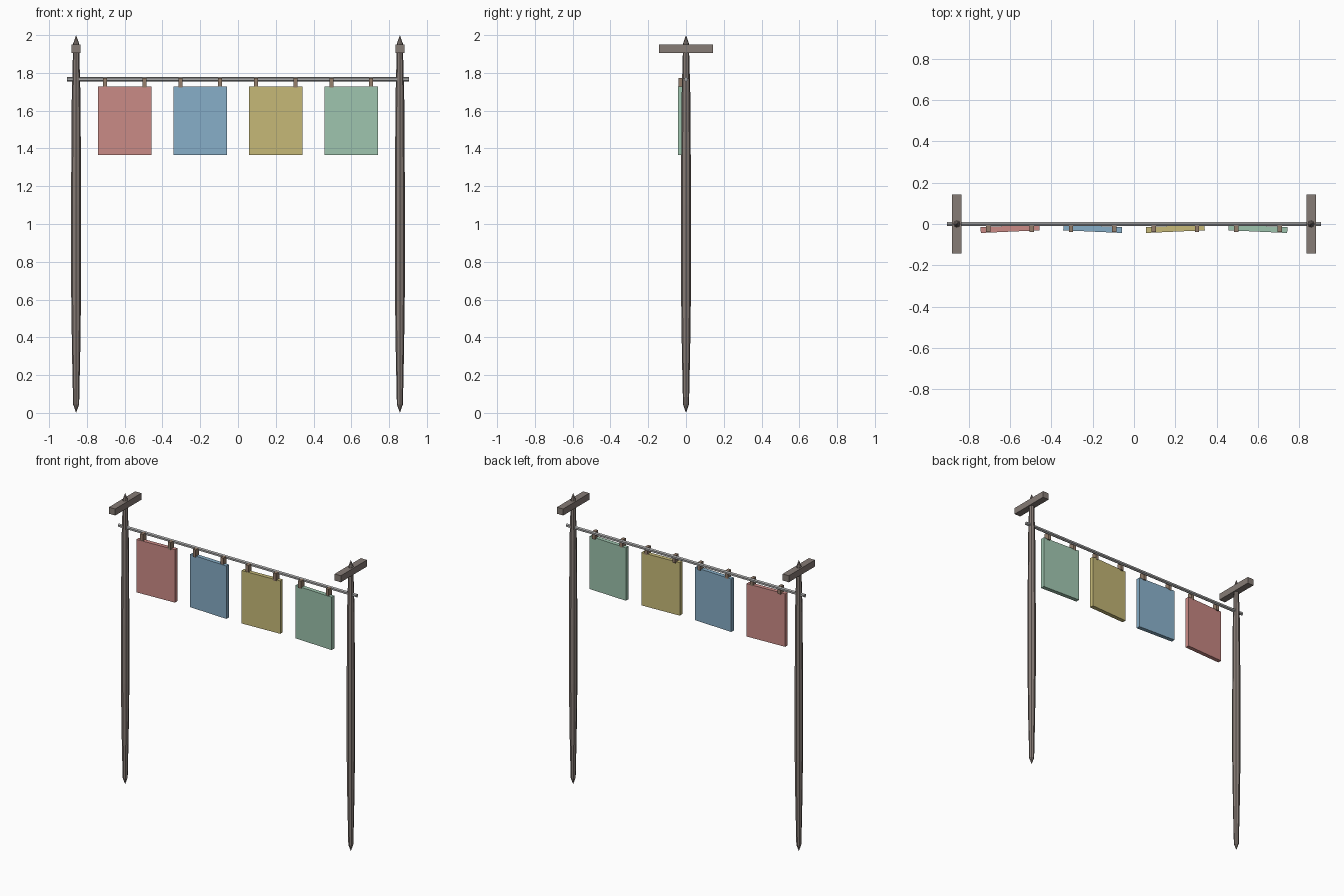
import bpy, bmesh, math
from mathutils import Matrix

if "Cube" in bpy.data.objects:
    bpy.data.objects.remove(bpy.data.objects["Cube"])


def material(name, rgb):
    m = bpy.data.materials.new(name)
    m.diffuse_color = (*rgb, 1)
    m.use_nodes = True
    m.node_tree.nodes["Principled BSDF"].inputs["Base Color"].default_value = m.diffuse_color
    return m


WOOD = material("weathered_wood", (0.24, 0.20, 0.18))
METAL = material("rail_metal", (0.40, 0.40, 0.40))
TAB = material("tab_brown", (0.30, 0.21, 0.15))
CLOTH = [("red", (0.60, 0.26, 0.24)), ("blue", (0.24, 0.42, 0.57)),
         ("yellow", (0.57, 0.49, 0.19)), ("green", (0.34, 0.55, 0.42))]


def finish(name, bm, mat, loc=(0, 0, 0), rot=0):
    bmesh.ops.recalc_face_normals(bm, faces=bm.faces)
    me = bpy.data.meshes.new(name)
    bm.to_mesh(me)
    bm.free()
    me.materials.append(mat)
    ob = bpy.data.objects.new(name, me)
    ob.location = loc
    ob.rotation_euler.z = rot
    bpy.context.collection.objects.link(ob)
    return ob


def box(name, size, loc, mat, rot=0):
    bm = bmesh.new()
    bmesh.ops.create_cube(bm, size=1, matrix=Matrix.Diagonal((*size, 1)))
    return finish(name, bm, mat, loc, rot)


def turned(name, profile, sides, mat, loc):
    """Stack rings of (radius, z), closing the first and last into points."""
    bm = bmesh.new()
    rings = []
    for r, z in profile[1:-1]:
        rings.append([bm.verts.new((r * math.cos(a), r * math.sin(a), z))
                      for a in (2 * math.pi * i / sides for i in range(sides))])
    low = bm.verts.new((0, 0, profile[0][1]))
    high = bm.verts.new((0, 0, profile[-1][1]))
    for i in range(sides):
        j = (i + 1) % sides
        bm.faces.new((low, rings[0][j], rings[0][i]))
        bm.faces.new((high, rings[-1][i], rings[-1][j]))
        for a, b in zip(rings, rings[1:]):
            bm.faces.new((a[i], a[j], b[j], b[i]))
    return finish(name, bm, mat, loc)


# Pointed posts with a short crossbar near the top
POST = [(0, 0), (0.016, 0.045), (0.022, 0.33), (0.027, 0.70), (0.027, 1.10),
        (0.023, 1.68), (0.017, 1.90), (0.016, 1.955), (0, 2.0)]
for side, s in (("left", -1), ("right", 1)):
    turned(side + "_post", POST, 8, WOOD, (s * 0.857, 0, 0))
    box(side + "_crossbar", (0.047, 0.284, 0.045), (s * 0.857, 0, 1.928), WOOD)

# Horizontal hexagonal rail
bm = bmesh.new()
bmesh.ops.create_cone(bm, cap_ends=True, segments=6, radius1=0.012,
                      radius2=0.012, depth=1.81,
                      matrix=Matrix.Rotation(math.pi / 2, 4, 'Y') @
                      Matrix.Rotation(math.pi / 6, 4, 'Z'))
rail = finish("rail", bm, METAL, (0, 0, 1.766))

# Hanging panels, turned slightly in alternate directions, each on two tabs
for i, (colour, rgb) in enumerate(CLOTH):
    x = -0.6 + 0.4 * i
    turn = math.radians(2.6) * (1 if i % 2 == 0 else -1)
    box(colour + "_panel", (0.284, 0.028, 0.363), (x, -0.023, 1.547),
        material(colour + "_cloth", rgb), turn)
    for side, s in (("left", -1), ("right", 1)):
        box(f"{colour}_{side}_tab", (0.021, 0.036, 0.052),
            (x + s * 0.105, -0.021, 1.748), TAB)
